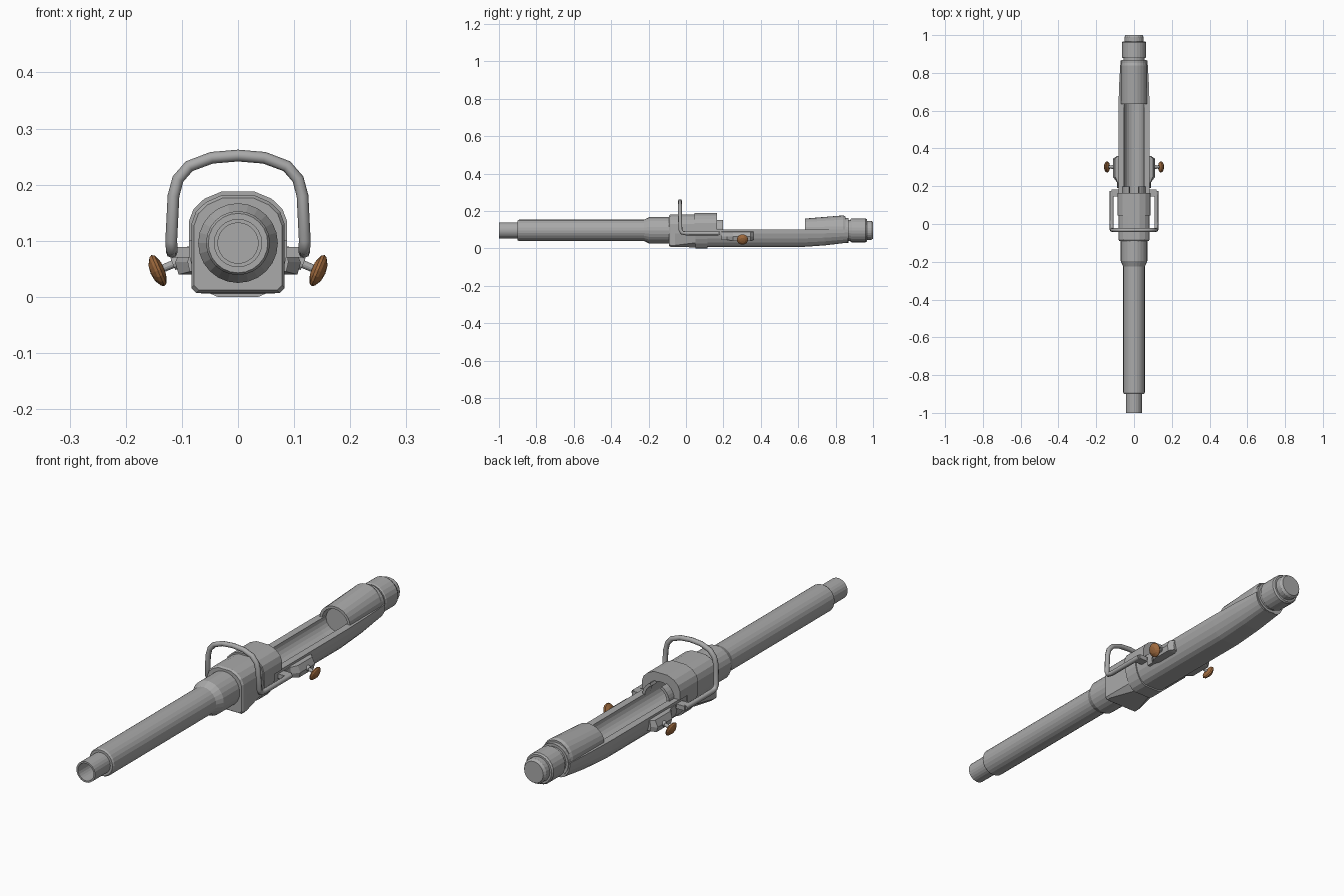
import bpy, bmesh, math
from mathutils import Vector, Matrix

if "Cube" in bpy.data.objects:
    bpy.data.objects.remove(bpy.data.objects["Cube"])

ZC = 0.096  # height of the bore axis


def material(name, rgb):
    m = bpy.data.materials.new(name)
    m.diffuse_color = (*rgb, 1)
    m.use_nodes = True
    m.node_tree.nodes["Principled BSDF"].inputs["Base Color"].default_value = m.diffuse_color
    return m


STEEL = material("grey_steel", (0.40, 0.40, 0.40))
WOOD = material("brown_wood", (0.36, 0.15, 0.05))


def finish(name, bm, mat=STEEL):
    bmesh.ops.remove_doubles(bm, verts=bm.verts, dist=1e-5)
    bmesh.ops.recalc_face_normals(bm, faces=bm.faces)
    me = bpy.data.meshes.new(name)
    bm.to_mesh(me)
    bm.free()
    me.materials.append(mat)
    ob = bpy.data.objects.new(name, me)
    bpy.context.collection.objects.link(ob)
    return ob


def loft(name, stations, mat=STEEL):
    """Join closed x-z outlines placed at successive y positions, with end caps."""
    bm = bmesh.new()
    rings = [[bm.verts.new((x, y, z)) for x, z in pts] for y, pts in stations]
    n = len(rings[0])
    for a, b in zip(rings, rings[1:]):
        for i in range(n):
            j = (i + 1) % n
            bm.faces.new((a[i], a[j], b[j], b[i]))
    bm.faces.new(rings[0])
    bm.faces.new(rings[-1])
    return finish(name, bm, mat)


def lathe(name, profile, origin, axis, sides=24, mat=STEEL):
    """Spin (along, radius) points around an axis."""
    rot = Vector((0, 0, 1)).rotation_difference(Vector(axis)).to_matrix().to_4x4()
    bm = bmesh.new()
    verts = [bm.verts.new((r, 0, t)) for t, r in profile]
    edges = [bm.edges.new(p) for p in zip(verts, verts[1:])]
    bmesh.ops.spin(bm, geom=verts + edges, cent=(0, 0, 0), axis=(0, 0, 1),
                   angle=2 * math.pi, steps=sides)
    bm.transform(Matrix.Translation(origin) @ rot)
    return finish(name, bm, mat)


def mirrored(half):
    """Complete a half outline (x >= 0) across x = 0."""
    return half + [(-x, z) for x, z in reversed(half) if x > 1e-6]


def arc(r, z, a0, a1, n):
    return [(r * math.cos(math.radians(a0 + (a1 - a0) * i / n)),
             z + r * math.sin(math.radians(a0 + (a1 - a0) * i / n))) for i in range(n + 1)]


# barrel with open muzzle, thick sleeve and collar
lathe("barrel", [(-0.8, 0), (-0.8, 0.036), (-1, 0.036), (-1, 0.043), (-0.9, 0.043),
                 (-0.9, 0.053), (-0.893, 0.057), (-0.225, 0.057), (-0.195, 0.071),
                 (-0.08, 0.071), (-0.08, 0)], (0, 0, ZC), (0, 1, 0))

# front housing: square block blending into the round tray
top = [(0.083, 0.13), (0.075, 0.152), (0.057, 0.169), (0.03, 0.181), (0, 0.181)]
box = mirrored([(0, 0.007), (0.074, 0.007), (0.083, 0.016), (0.083, 0.08)] + top)
rounded = mirrored([(0, 0.005), (0.035, 0.005), (0.066, 0.03), (0.083, 0.08)] + top)
inset = [(x * 0.94, ZC + (z - ZC) * 0.94) for x, z in box]
loft("front_housing", [(-0.09, inset), (-0.082, box), (-0.06, box), (0.055, rounded)])

# rear arch of the housing, open behind
arch_half = [(0.0875, 0.1), (0.0875, 0.135), (0.079, 0.157), (0.06, 0.175), (0.03, 0.1875)]
arch_in = arc(0.052, 0.1, 180, 0, 12)
arch = arch_half + [(-x, z) for x, z in reversed(arch_half)] + arch_in
loft("rear_arch", [(0.045, arch), (0.165, arch)])

# notched lip behind the arch
for s in (1, -1):
    lip = arc(0.062, ZC, 0, 65, 5) + arc(0.05, ZC, 65, 0, 5)
    lip = [(s * x, z) for x, z in lip]
    loft("breech_lip", [(0.16, lip), (0.198, lip)])

# open tray with round channel
outer = [(0.083, 0.1), (0.083, 0.078), (0.077, 0.052), (0.066, 0.03), (0.052, 0.014),
         (0.035, 0.006)]
tray = outer + [(-x, z) for x, z in reversed(outer)] + arc(0.053, 0.1, 180, 360, 12)


def shrink(pts, k, kz):
    return [(x * k, 0.1 - (0.1 - z) * kz) for x, z in pts]


loft("tray", [(0.05, tray), (0.6, tray), (0.74, shrink(tray, 0.95, 0.9)),
              (0.865, shrink(tray, 0.86, 0.74))])

# band under the front of the tray
band_out = [(0.0875, 0.1), (0.0875, 0.076), (0.081, 0.05), (0.069, 0.025), (0.054, 0.008),
            (0.036, 0.0)]
band = band_out + [(-x, z) for x, z in reversed(band_out)] + [
    (-x, z) for x, z in outer] + list(reversed(outer))
loft("tray_band", [(0.05, band), (0.115, band)])

# rear bolt, end flange, ring and cap
lathe("bolt_and_end_cap", [(0.65, 0), (0.65, 0.05), (0.85, 0.05), (0.85, 0.067),
                           (0.868, 0.067), (0.868, 0.056), (0.88, 0.056), (0.88, 0.061),
                           (0.885, 0.064), (0.96, 0.064), (0.967, 0.059), (0.967, 0.051),
                           (0.99, 0.051), (1, 0.044), (1, 0)], (0, 0, ZC), (0, 1, 0))


# sloping rear cover, a hollow arched shell
def cover(r, base, height):
    pts = arc(r, 0, 0, 180, 12) + arc(r - 0.012, 0, 180, 0, 12)
    return [(x, base + z * height / r) for x, z in pts]


loft("rear_cover", [(0.636, cover(0.07, 0.097, 0.062)), (0.84, cover(0.07, 0.097, 0.079)),
                    (0.852, cover(0.066, 0.097, 0.074))])

# carrying handle: one bent rod
half = [(0.118, 0.175, 0.08), (0.118, 0.0, 0.08), (0.118, -0.022, 0.084),
        (0.119, -0.03, 0.1), (0.115, -0.032, 0.18), (0.107, -0.032, 0.21),
        (0.087, -0.032, 0.233), (0.047, -0.032, 0.248), (0, -0.032, 0.252)]
path = half + [(-x, y, z) for x, y, z in reversed(half[:-1])]
cu = bpy.data.curves.new("handle", 'CURVE')
cu.dimensions = '3D'
cu.bevel_depth = 0.0105
cu.bevel_resolution = 2
cu.use_fill_caps = True
sp = cu.splines.new('POLY')
sp.points.add(len(path) - 1)
for p, co in zip(sp.points, path):
    p.co = (*co, 1)
cu.materials.append(STEEL)
bpy.context.collection.objects.link(bpy.data.objects.new("handle", cu))

# side brackets, handle clamps, and tilted knobs
for s in (1, -1):
    sec = [(0.075, 0.092), (0.1, 0.088), (0.112, 0.062), (0.106, 0.04), (0.07, 0.04)]
    small = [(0.075, 0.092), (0.086, 0.088), (0.09, 0.062), (0.086, 0.045), (0.07, 0.045)]
    sec, small = ([(s * x, z) for x, z in p] for p in (sec, small))
    loft("side_bracket", [(0.19, small), (0.22, small), (0.25, sec), (0.345, sec),
                          (0.36, small)])
    clamp = [(s * x, z) for x, z in
             [(0.075, 0.07), (0.12, 0.07), (0.12, 0.089), (0.075, 0.089)]]
    loft("handle_clamp", [(0.145, clamp), (0.182, clamp)])
    axis = (s * 0.92, 0, -0.39)
    base = (s * 0.105, 0.302, 0.063)
    lathe("knob_stem", [(0, 0), (0, 0.011), (0.012, 0.011), (0.012, 0.007), (0.036, 0.007),
                        (0.036, 0)], base, axis, 12)
    lathe("knob", [(0.03, 0), (0.03, 0.012), (0.036, 0.027), (0.041, 0.03), (0.046, 0.027),
                   (0.053, 0.015), (0.055, 0)], base, axis, 16, WOOD)
